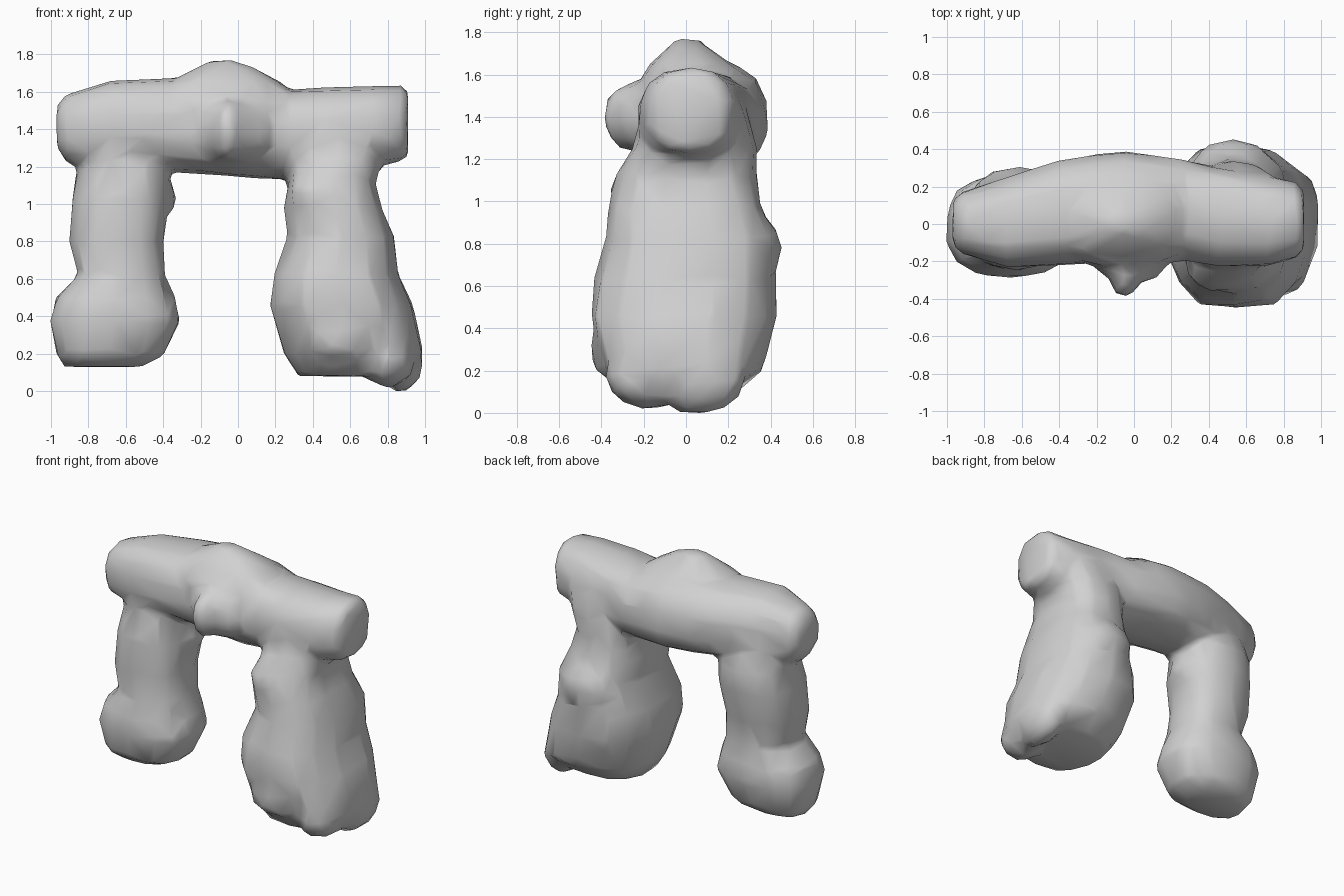
import bpy
import bmesh
import math
import random
from mathutils import Vector, Matrix

random.seed(4)

cube = bpy.data.objects.get("Cube")
if cube:
    bpy.data.objects.remove(cube, do_unlink=True)

# One weathered stone colour
stone = bpy.data.materials.new("grey_stone")
stone.use_nodes = True
colour = (0.64, 0.64, 0.64, 1)
stone.diffuse_color = colour
stone.node_tree.nodes["Principled BSDF"].inputs["Base Color"].default_value = colour

SIDES = 14


def rounded(value, power):
    """Squarish sine or cosine, so that rings become rounded boxes."""
    return math.copysign(abs(value) ** power, value)


def loft(bm, rings, place, power=0.8, crown=0.8, rough=0.025):
    """Skin a row of rings, each (position, low a, high a, low b, high b).
    The crown power shapes the high-b half: larger is more pointed."""
    loops = []
    for t, a_low, a_high, b_low, b_high in rings:
        loop = []
        for i in range(SIDES):
            angle = math.tau * (i + 0.5) / SIDES
            swell = 1.02 + random.uniform(-rough, rough)
            bend = crown if math.sin(angle) > 0 else power
            a = (a_low + a_high) / 2 + (a_high - a_low) / 2 * swell * rounded(math.cos(angle), power)
            b = (b_low + b_high) / 2 + (b_high - b_low) / 2 * swell * rounded(math.sin(angle), bend)
            loop.append(bm.verts.new(place(t, a, b)))
        loops.append(loop)
    for lower, upper in zip(loops, loops[1:]):
        for i in range(SIDES):
            j = (i + 1) % SIDES
            bm.faces.new((lower[i], lower[j], upper[j], upper[i]))
    bm.faces.new(loops[0][::-1])
    bm.faces.new(loops[-1])


def boulder(bm, centre, radii, rough=0.06):
    """Add a lumpy ball that melts into the rock around it."""
    made = bmesh.ops.create_icosphere(bm, subdivisions=2, radius=1)
    for vert in made["verts"]:
        vert.co *= 1 + random.uniform(-rough, rough)
    matrix = Matrix.Translation(centre) @ Matrix.Diagonal((*radii, 1))
    bmesh.ops.transform(bm, matrix=matrix, verts=made["verts"])


def along_x(t, a, b):
    return Vector((t, a, b))


def along_z(t, a, b):
    return Vector((a, b, t))


bm = bmesh.new()

# Lintel: rings of y and z ranges along x
loft(bm, [
    (-.97, -.11, .13, 1.33, 1.55),
    (-.92, -.16, .17, 1.25, 1.6),
    (-.68, -.23, .25, 1.21, 1.68),
    (-.4, -.22, .34, 1.2, 1.69),
    (-.22, -.21, .37, 1.18, 1.69),
    (-.05, -.22, .385, 1.17, 1.69),
    (.1, -.22, .37, 1.16, 1.67),
    (.27, -.2, .34, 1.16, 1.63),
    (.45, -.22, .3, 1.19, 1.64),
    (.72, -.22, .25, 1.23, 1.65),
    (.87, -.18, .22, 1.25, 1.65),
    (.91, -.13, .17, 1.28, 1.63),
], along_x, crown=0.9)

# Narrow crest on the lintel: rings of x and y ranges up z
loft(bm, [
    (1.55, -.5, .35, -.23, .32),
    (1.67, -.38, .23, -.17, .21),
    (1.75, -.22, .09, -.08, .1),
    (1.79, -.14, -.03, -.05, .06),
], along_z)

# Slim pillar, its foot set a little forward
loft(bm, [
    (.15, -.93, -.52, -.16, .13),
    (.21, -.97, -.4, -.24, .21),
    (.4, -1.0, -.31, -.285, .26),
    (.52, -.97, -.34, -.27, .26),
    (.64, -.85, -.39, -.24, .23),
    (.82, -.9, -.4, -.23, .25),
    (1.05, -.88, -.37, -.24, .3),
    (1.2, -.86, -.37, -.2, .3),
    (1.4, -.84, -.4, -.16, .22),
], along_z)

# Stout pillar
loft(bm, [
    (.1, .32, .9, -.3, .22),
    (.22, .25, .99, -.38, .35),
    (.48, .17, .93, -.45, .42),
    (.65, .2, .85, -.42, .42),
    (.85, .27, .83, -.37, .42),
    (1.0, .25, .77, -.36, .35),
    (1.14, .27, .73, -.33, .33),
    (1.27, .28, .78, -.25, .33),
    (1.45, .3, .84, -.2, .29),
], along_z)

# Tapering nose on the front of the lintel
boulder(bm, (-.02, -.17, 1.41), (.22, .15, .19))
boulder(bm, (-.05, -.25, 1.42), (.09, .15, .17))

# Ridge under the outer edge of the stout foot
boulder(bm, (.8, -.18, .2), (.15, .2, .17))
boulder(bm, (.87, .07, .18), (.12, .22, .175))

# Swellings on the stout pillar's front, back and inner side
boulder(bm, (.55, -.28, .35), (.24, .18, .22))
boulder(bm, (.53, .27, .8), (.24, .19, .18))
boulder(bm, (.43, -.2, 1.07), (.16, .16, .13))
boulder(bm, (.48, .2, 1.12), (.19, .14, .17))

# Knob on the slim pillar's inner side
boulder(bm, (-.44, .05, 1.06), (.11, .17, .12))

bmesh.ops.recalc_face_normals(bm, faces=bm.faces)
mesh = bpy.data.meshes.new("rock_arch")
bm.to_mesh(mesh)
bm.free()
mesh.materials.append(stone)
arch = bpy.data.objects.new("rock_arch", mesh)
bpy.context.collection.objects.link(arch)

# Melt the parts into one stone, then chip it down to broad planes
remesh = arch.modifiers.new("fuse", "REMESH")
remesh.mode = "VOXEL"
remesh.voxel_size = 0.025
soften = arch.modifiers.new("soften", "SMOOTH")
soften.factor = 0.5
soften.iterations = 5
chip = arch.modifiers.new("chip", "DECIMATE")
chip.ratio = 0.04

bpy.context.view_layer.objects.active = arch
arch.select_set(True)
for modifier in list(arch.modifiers):
    bpy.ops.object.modifier_apply(modifier=modifier.name)

# Stand the stone on the ground
ground = min(vert.co.z for vert in arch.data.vertices)
arch.data.transform(Matrix.Translation((0, 0, -ground)))
bpy.ops.object.shade_smooth()
